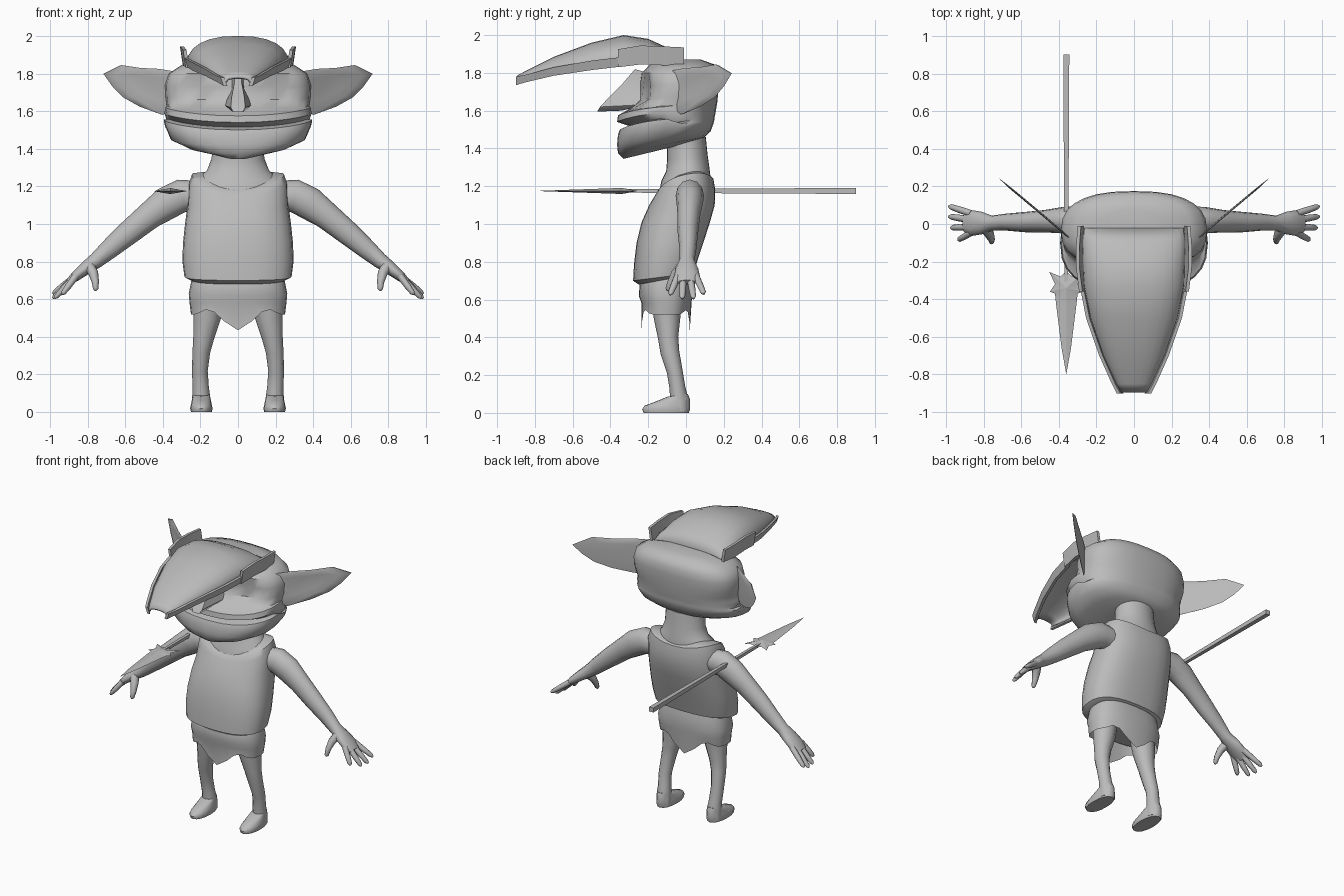
import bpy, bmesh, math
from mathutils import Vector

grey = bpy.data.materials.new("grey")
grey.diffuse_color = (0.5, 0.5, 0.5, 1)


def finish(name, bm, angle=45):
    bmesh.ops.recalc_face_normals(bm, faces=bm.faces)
    me = bpy.data.meshes.new(name)
    bm.to_mesh(me)
    bm.free()
    me.materials.append(grey)
    ob = bpy.data.objects.new(name, me)
    bpy.context.collection.objects.link(ob)
    bpy.ops.object.select_all(action='DESELECT')
    ob.select_set(True)
    bpy.context.view_layer.objects.active = ob
    bpy.ops.object.shade_smooth_by_angle(angle=math.radians(angle))
    return ob


def loft(name, rings, closed=True, caps=True, angle=45):
    bm = bmesh.new()
    vs = [[bm.verts.new(p) for p in r] for r in rings]
    n = len(vs[0])
    for a, b in zip(vs, vs[1:]):
        for i in range(n if closed else n - 1):
            j = (i + 1) % n
            bm.faces.new((a[i], a[j], b[j], b[i]))
    if caps:
        bm.faces.new(vs[0])
        bm.faces.new(vs[-1])
    return finish(name, bm, angle)


def oval(w, yf, yb, zf, zb, p=2.5, lift=0, n=28, cx=0):
    """Rounded horizontal ring, tilted from zf at the front to zb at the back."""
    pts = []
    for i in range(n):
        a = 2 * math.pi * i / n
        c, s = math.cos(a), math.sin(a)
        u = math.copysign(abs(c) ** (2 / p), c)
        v = math.copysign(abs(s) ** (2 / p), s)
        t = (v + 1) / 2
        pts.append(Vector((cx + w * u, yf + (yb - yf) * t, zf + (zb - zf) * t + lift * u * u)))
    return pts


def tube(name, path, s=1, n=12):
    """Tube along (x, y, z, half width in y, half height) points, mirrored by s."""
    rings = []
    for i, (x, y, z, ry, rn) in enumerate(path):
        a = Vector(path[max(i - 1, 0)][:3])
        b = Vector(path[min(i + 1, len(path) - 1)][:3])
        d = (b - a).normalized()
        side = (Vector((0, 1, 0)) - d * d.y).normalized()
        up = d.cross(side)
        ring = []
        for k in range(n):
            t = 2 * math.pi * k / n
            q = Vector((x, y, z)) + side * ry * math.cos(t) + up * rn * math.sin(t)
            ring.append((q.x * s, q.y, q.z))
        rings.append(ring)
    return loft(name, rings, angle=60)


# Head with smiling mouth slot and shallow eye sockets
head = [oval(*r) for r in (
    (.10, -.33, .02, 1.345, 1.43), (.27, -.36, .10, 1.375, 1.46), (.36, -.365, .13, 1.42, 1.49),
    (.392, -.36, .145, 1.475, 1.53), (.393, -.35, .15, 1.50, 1.55), (.375, -.29, .15, 1.515, 1.56),
    (.392, -.365, .155, 1.54, 1.58), (.385, -.36, .16, 1.575, 1.61), (.378, -.29, .165, 1.615, 1.64),
    (.385, -.25, .17, 1.66, 1.69), (.388, -.245, .175, 1.73, 1.75), (.37, -.235, .172, 1.80, 1.80),
    (.30, -.19, .15, 1.845, 1.845), (.14, -.10, .08, 1.87, 1.87))]
for k, ring in enumerate(head):
    for v in ring:
        if v.y < -.1 and 3 <= k <= 7:
            v.z += .03 * (v.x / .39) ** 2
        if v.y < -.1 and 9 <= k <= 10:
            v.y += .035 * math.exp(-((abs(v.x) - .2) / .09) ** 2)
loft("head", head, angle=50)

# Pointed nose
loft("nose", [[(-a, y1, z1), (-a * .55, y0, z0), (a * .55, y0, z0), (a, y1, z1)]
              for a, y0, z0, y1, z1 in (
    (.035, -.27, 1.82, -.20, 1.80), (.035, -.33, 1.75, -.22, 1.71), (.06, -.40, 1.68, -.24, 1.66),
    (.07, -.455, 1.62, -.26, 1.63), (.045, -.47, 1.595, -.30, 1.61), (.035, -.43, 1.60, -.34, 1.60))], angle=50)

# Large swept ears: outline with a hollowed front
ear = [(.33, 1.81), (.42, 1.825), (.52, 1.83), (.62, 1.845), (.71, 1.80),
       (.66, 1.73), (.60, 1.67), (.51, 1.62), (.40, 1.58), (.34, 1.62)]
for s in (-1, 1):
    rings = []
    for scale, off in ((.5, -.035), (.88, -.02), (1, 0), (.97, .02), (.6, .04), (.2, .045)):
        rings.append([])
        for x, z in ear:
            x, z = .46 + (x - .46) * scale, 1.74 + (z - 1.74) * scale
            depth = off if off >= 0 else (-.025 if scale > .8 else .005)
            rings[-1].append((s * (x - depth * .65 * -1), -.06 + (x - .36) * .84 + depth * .75, z))
    loft("ear", rings, angle=50)

# Neck and upper chest
loft("neck", [oval(w, f, b, zf, zb, 2) for w, f, b, zf, zb in (
    (.23, -.15, .13, 1.13, 1.2), (.22, -.13, .13, 1.23, 1.25), (.165, -.105, .125, 1.28, 1.29),
    (.14, -.10, .115, 1.34, 1.36), (.135, -.10, .105, 1.46, 1.46))])

# Sleeveless tunic with dipped neckline
loft("tunic", [oval(*r) for r in (
    (.25, -.25, .02, .68, .73), (.285, -.28, .04, .70, .74), (.296, -.275, .065, .79, .82),
    (.292, -.262, .095, .90, .91), (.28, -.235, .13, 1.01, 1.02), (.268, -.195, .152, 1.10, 1.10),
    (.262, -.165, .155, 1.15, 1.18, 2.5, .05), (.245, -.15, .145, 1.175, 1.24, 2.5, .055),
    (.15, -.10, .12, 1.20, 1.25, 2.5, .05))])

# Ragged skirt, pointed at the front and back
skirt = [oval(*r) for r in (
    (.24, -.23, .02, .73, .75), (.25, -.245, .03, .68, .70), (.262, -.25, .035, .62, .64),
    (.258, -.235, .03, .58, .59), (.25, -.235, .02, .52, .52))]
for v in skirt[-1]:
    v.z -= .085 * max(0, 1 - abs(v.x) / .13) - .03 * max(0, 1 - abs(abs(v.x) - .16) / .06)
loft("skirt", skirt, caps=False)
loft("skirt_lining", [oval(.24, -.23, .02, .60, .60), oval(.1, -.15, -.05, .62, .62)])

for s in (-1, 1):
    # Leg and foot
    tube("leg", [(.155, -.105, .62, .08, .085), (.165, -.10, .50, .07, .073), (.182, -.095, .40, .054, .056),
                 (.195, -.085, .32, .05, .047), (.203, -.06, .22, .042, .042),
                 (.198, -.045, .13, .042, .043), (.195, -.035, .06, .05, .05), (.195, -.035, .01, .05, .05)], s)
    loft("foot", [oval(w, f, b, zf, zb, 2.2, 0, 16, s * .195) for w, f, b, zf, zb in (
        (.055, -.225, .015, 0, 0), (.06, -.232, .022, .02, .02), (.055, -.22, .022, .038, .045),
        (.05, -.16, .02, .06, .075), (.044, -.10, .01, .085, .10))])
    # Arm flowing into a flattened palm
    tube("arm", [(.22, .02, 1.15, .07, .08), (.30, .02, 1.15, .075, .088), (.38, .02, 1.11, .07, .088),
                 (.47, .015, 1.045, .06, .073), (.58, .01, .955, .054, .064), (.68, .01, .87, .045, .053),
                 (.755, .005, .805, .04, .042), (.81, .005, .765, .06, .035),
                 (.86, .005, .725, .068, .028), (.90, .005, .69, .05, .018)], s)
    # Fingers and thumb
    for y0, tip in ((.055, (.985, .095, .63)), (.022, (.985, .04, .605)),
                    (-.015, (.975, -.02, .605)), (-.046, (.935, -.085, .625))):
        a, b = Vector((.865, y0, .72)), Vector(tip)
        m = a.lerp(b, .55)
        e = a.lerp(b, .9)
        tube("finger", [(*a, .019, .019), (*m, .018, .017), (*e, .015, .013), (*b, .006, .006)], s, 8)
    tube("thumb", [(.79, -.02, .775, .03, .03), (.768, -.055, .735, .026, .026),
                   (.758, -.08, .69, .019, .019), (.757, -.095, .655, .014, .014),
                   (.757, -.098, .645, .005, .005)], s, 8)

# Long beaked cap: arched sections from back to tip
sections = ((-.02, .265, 1.85, 1.875), (-.09, .275, 1.85, 1.93), (-.2, .275, 1.85, 1.98),
            (-.33, .27, 1.85, 2.0), (-.5, .235, 1.835, 1.96), (-.7, .165, 1.80, 1.885),
            (-.85, .095, 1.765, 1.81), (-.895, .07, 1.755, 1.785))
cap = loft("cap", [[(w * math.copysign(abs(math.cos(t)) ** .85, -math.cos(t)), y, lo + (hi - lo) * math.sin(t) ** .85)
                    for t in (math.pi * i / 12 for i in range(13))]
                   for y, w, lo, hi in sections], closed=False, caps=False, angle=50)
mod = cap.modifiers.new("thickness", 'SOLIDIFY')
mod.thickness = .015
mod.offset = -1

# Raised side bands and thin front brim of the cap
for s in (-1, 1):
    for name, pts in (("cap_side_band", ((-.01, .28, 1.835, 1.935), (-.12, .288, 1.84, 1.94),
                                         (-.24, .287, 1.845, 1.945), (-.36, .272, 1.83, 1.925))),
                      ("cap_brim", ((-.33, .268, 1.835, 1.885), (-.5, .235, 1.815, 1.865),
                                    (-.7, .165, 1.785, 1.83), (-.85, .098, 1.75, 1.79),
                                    (-.9, .072, 1.735, 1.78)))):
        loft(name, [[(s * (w - .015), y, lo), (s * (w + .005), y, lo),
                     (s * (w + .02), y, hi), (s * (w + .002), y, hi)] for y, w, lo, hi in pts], angle=30)

# Spear shaft
loft("spear_shaft", [[(-.36 + a * h, y, 1.175 + b * h) for a, b in ((-1, -1), (1, -1), (1, 1), (-1, 1))]
                     for y, h in ((-.32, .009), (.15, .012), (.9, .016))], angle=30)

# Barbed spearhead: flat outline with a raised centre ridge
half = [(0, -.8), (.025, -.66), (.055, -.42), (.06, -.37), (.088, -.36), (.06, -.32), (.09, -.255), (.03, -.28), (0, -.25)]
bm = bmesh.new()
edge = [bm.verts.new((-.36 + x, y, 1.175)) for x, y in half + [(-x, y) for x, y in half[-2:0:-1]]]
for sign in (-1, 1):
    hub = bm.verts.new((-.36, -.34, 1.175 + sign * .016))
    for i, v in enumerate(edge):
        bm.faces.new((v, edge[(i + 1) % len(edge)], hub))
finish("spear_head", bm, 20)
